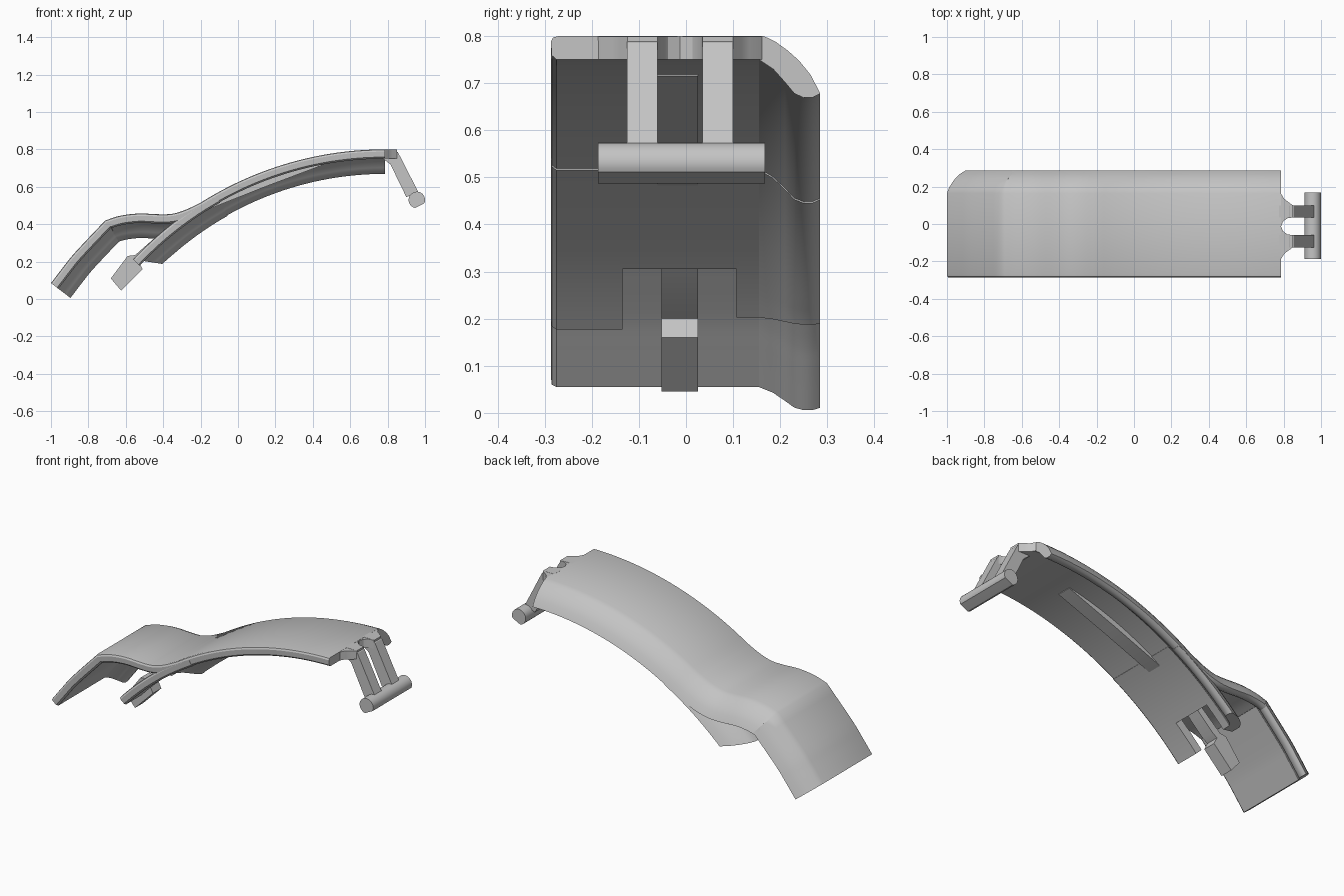
import bpy, bmesh, math
from mathutils import Vector

cube = bpy.data.objects.get("Cube")
if cube:
    bpy.data.objects.remove(cube, do_unlink=True)

grey = bpy.data.materials.new("plain_grey")
grey.use_nodes = True
colour = (0.55, 0.55, 0.55, 1)
grey.diffuse_color = colour
grey.node_tree.nodes["Principled BSDF"].inputs["Base Color"].default_value = colour


def finish(name, bm):
    bmesh.ops.recalc_face_normals(bm, faces=bm.faces)
    mesh = bpy.data.meshes.new(name)
    bm.to_mesh(mesh)
    bm.free()
    mesh.materials.append(grey)
    ob = bpy.data.objects.new(name, mesh)
    bpy.context.collection.objects.link(ob)
    bpy.ops.object.select_all(action='DESELECT')
    ob.select_set(True)
    bpy.context.view_layer.objects.active = ob
    bpy.ops.object.shade_smooth_by_angle(angle=math.radians(28))
    return ob


def loft(name, rings):
    bm = bmesh.new()
    loops = [[bm.verts.new(p) for p in ring] for ring in rings]
    n = len(loops[0])
    for a, b in zip(loops, loops[1:]):
        for i in range(n):
            j = (i + 1) % n
            bm.faces.new((a[i], a[j], b[j], b[i]))
    bm.faces.new(loops[0])
    bm.faces.new(loops[-1])
    return finish(name, bm)


def prism(name, outline, y0, y1):
    return loft(name, [[(x, y, z) for x, z in outline] for y in (y0, y1)])


def smooth_path(points, steps=4):
    p = [Vector(q) for q in points]
    p = [p[0] * 2 - p[1]] + p + [p[-1] * 2 - p[-2]]
    out = []
    for a, b, c, d in zip(p, p[1:], p[2:], p[3:]):
        for k in range(steps):
            t = k / steps
            out.append(0.5 * (2 * b + (c - a) * t + (2 * a - 5 * b + 4 * c - d) * t * t
                              + (3 * b - a - 3 * c + d) * t ** 3))
    return out + [p[-2]]


def arc(x0, x1, count, sink=0.0):
    """Points on the large circle that the main shell follows."""
    r = 1.845
    xs = [x0 + (x1 - x0) * i / (count - 1) for i in range(count)]
    return [Vector((x, 0.8 - sink - r + math.sqrt(r * r - (x - 0.785) ** 2))) for x in xs]


def sweep(name, path, section, end_shear=0.0):
    """Carry a (y, depth) section along an xz path, depth along the normal."""
    rings = []
    for i, p in enumerate(path):
        before = path[max(i - 1, 0)]
        after = path[min(i + 1, len(path) - 1)]
        t = (after - before).normalized()
        miter = 1.0
        if 0 < i < len(path) - 1:
            miter = 1 / max(0.8, (p - before).normalized().dot(t))
        down = Vector((t.y, -t.x)) * miter
        shear = end_shear * max(0, 1 - i / 5)
        ring = []
        for y, d in section:
            q = p + down * d + t * shear * d
            ring.append((q.x, y, q.y))
        rings.append(ring)
    return loft(name, rings)


# Cross-section: flat plate, rounded front edge, rolled lip at the back
THICK = 0.05
front_edge = [(-0.275, THICK), (-0.285, 0.041), (-0.287, 0.012), (-0.282, 0.003), (-0.27, 0)]
lip = [(0.165, 0), (0.19, 0.012), (0.215, 0.03), (0.24, 0.052), (0.265, 0.083), (0.285, 0.122),
       (0.27, 0.13), (0.25, 0.131), (0.23, 0.122), (0.21, 0.098), (0.185, 0.07), (0.155, THICK)]

# Upper shell with its bent end flap
flap = smooth_path([(-1, 0.085), (-0.935, 0.17), (-0.87, 0.25), (-0.71, 0.42)])
saddle = smooth_path([(-0.71, 0.42), (-0.63, 0.445), (-0.53, 0.457), (-0.42, 0.453),
                      (-0.35, 0.456), (-0.28, 0.477), (-0.2, 0.515)])
upper = flap[:-1] + saddle[:-1] + arc(-0.2, 0.785, 28)
sweep("upper_shell", upper, front_edge + lip)

# Lower branch: two full-length sides and a shorter bridge leave two slots
lower = arc(-0.562, -0.12, 16, 0.004)
sweep("lower_branch_front", lower, front_edge + [(-0.135, 0), (-0.135, THICK)])
sweep("lower_branch_back", lower, [(0.107, THICK), (0.107, 0)] + lip, 0.7)
sweep("lower_branch_bridge", arc(-0.425, -0.12, 12, 0.004),
      [(-0.14, 0), (0.112, 0), (0.112, THICK), (-0.14, THICK)])

# Clip tongue between the slots
prism("clip_tongue", [(-0.39, 0.375), (-0.55, 0.235), (-0.59, 0.23), (-0.68, 0.11),
                      (-0.625, 0.045), (-0.51, 0.16), (-0.53, 0.2), (-0.5, 0.22),
                      (-0.37, 0.345)], -0.052, 0.025)

# Shallow straight rib under the main arch
prism("under_rib", [(-0.2, 0.47), (0.1, 0.635), (0.45, 0.74), (0.45, 0.715), (0.14, 0.598),
                    (-0.17, 0.475)], -0.06, 0.025)

# Hinge: flared roots, two arms and a cross bar
middle = -0.0125
arm = [(0.775, 0.8), (0.83, 0.8), (0.855, 0.785), (0.965, 0.57), (0.9, 0.545),
       (0.815, 0.72), (0.775, 0.75)]
for side, label in ((-1, "front"), (1, "back")):
    ys = sorted(middle + side * w for w in (0.0475, 0.1125))
    prism("hinge_arm_" + label, arm, *ys)
    root = [(0.775, 0.18), (0.788, 0.172), (0.803, 0.147), (0.825, 0.13), (0.85, 0.112),
            (0.85, 0.0475), (0.82, 0.043), (0.797, 0.026), (0.786, 0), (0.775, 0)]
    loft("hinge_root_" + label,
         [[(x, middle + side * w, z) for x, w in root] for z in (0.75, 0.799)])

bar = []
flat = Vector((0.45, -0.89))
for i in range(28):
    a = math.tau * i / 28
    v = Vector((math.cos(a), math.sin(a))) * 0.044
    v -= flat * max(0, v.dot(flat) - 0.034)
    bar.append((0.956 + v.x, 0.53 + v.y))
prism("hinge_bar", bar, -0.187, 0.168)
